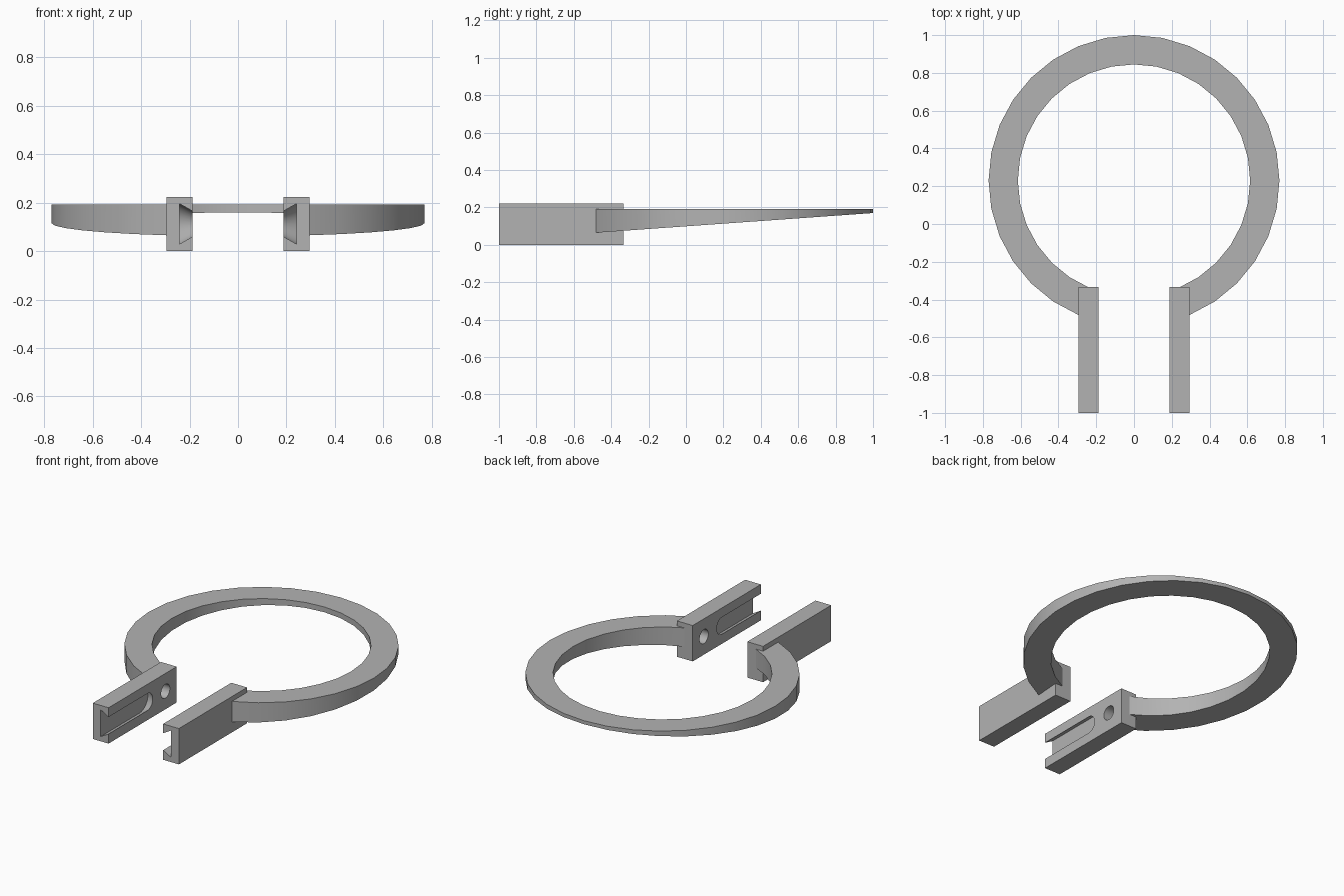
import bpy
import bmesh
from math import sin, cos, pi, radians

cube = bpy.data.objects.get("Cube")
if cube:
    bpy.data.objects.remove(cube, do_unlink=True)

grey = bpy.data.materials.new("plain grey")
grey.use_nodes = True
grey.diffuse_color = (0.45, 0.45, 0.45, 1)
grey.node_tree.nodes["Principled BSDF"].inputs["Base Color"].default_value = (0.45, 0.45, 0.45, 1)

SIDES = 32
RING_Y, OUTER, INNER, RING_TOP = 0.23, 0.77, 0.615, 0.192
ARM_IN, ARM_OUT, ARM_BACK, ARM_TOP = 0.187, 0.295, -0.333, 0.222
MID_Z = 0.112


def loft(name, sections, closed_loop=False):
    """Join equal-length point loops into a capped solid."""
    bm = bmesh.new()
    loops = [[bm.verts.new(p) for p in s] for s in sections]
    for a, b in zip(loops, loops[1:]):
        for i in range(len(a)):
            j = (i + 1) % len(a)
            bm.faces.new((a[i], a[j], b[j], b[i]))
    bm.faces.new(loops[0])
    bm.faces.new(loops[-1])
    bmesh.ops.recalc_face_normals(bm, faces=bm.faces)
    mesh = bpy.data.meshes.new(name)
    bm.to_mesh(mesh)
    bm.free()
    obj = bpy.data.objects.new(name, mesh)
    bpy.context.collection.objects.link(obj)
    mesh.materials.append(grey)
    return obj


def activate(obj):
    bpy.ops.object.select_all(action='DESELECT')
    obj.select_set(True)
    bpy.context.view_layer.objects.active = obj


def cut(obj, cutter):
    activate(obj)
    mod = obj.modifiers.new("cut", 'BOOLEAN')
    mod.operation = 'DIFFERENCE'
    mod.solver = 'EXACT'
    mod.object = cutter
    bpy.ops.object.modifier_apply(modifier=mod.name)
    bpy.data.objects.remove(cutter, do_unlink=True)


def smooth(obj):
    activate(obj)
    bpy.ops.object.shade_smooth_by_angle(angle=radians(30))


# Open ring with a flat top and a bottom that tapers towards the back
def ring_section(k):
    a = -pi / 2 + 2 * pi * k / SIDES
    points = []
    for r, top in ((INNER, False), (OUTER, False), (OUTER, True), (INNER, True)):
        x, y = r * cos(a), RING_Y + r * sin(a)
        points.append((x, y, RING_TOP if top else 0.065 + 0.071 * (y + 0.481)))
    return points


ring = loft("ring", [ring_section(k) for k in range(2, SIDES - 1)])
smooth(ring)


# Dovetail slot outline: open at the front, rounded at its back end
def slot_section(side, x, r):
    end = [(side * x, -0.62 + r * cos(t), MID_Z + r * sin(t))
           for t in (-pi / 2 + pi * i / 16 for i in range(17))]
    return [(side * x, -1.1, MID_Z - r)] + end + [(side * x, -1.1, MID_Z + r)]


def hole_section(side, x, r):
    return [(side * x, -0.443 + r * cos(t), MID_Z + r * sin(t))
            for t in (2 * pi * i / SIDES for i in range(SIDES))]


# Mirrored arms, each with a slot and a round hole in the inner face
for side, label in ((1, "left"), (-1, "right")):
    arm = loft(label + "_arm", [
        [(side * x, y, z) for y, z in
         ((-1, 0), (ARM_BACK, 0), (ARM_BACK, ARM_TOP), (-1, ARM_TOP))]
        for x in (ARM_IN, ARM_OUT)])
    cut(arm, loft("slot_cutter", [slot_section(side, 0.17, 0.043),
                                  slot_section(side, 0.241, 0.083)]))
    cut(arm, loft("hole_cutter", [hole_section(side, 0.15, 0.043),
                                  hole_section(side, 0.29, 0.043)]))
    smooth(arm)
